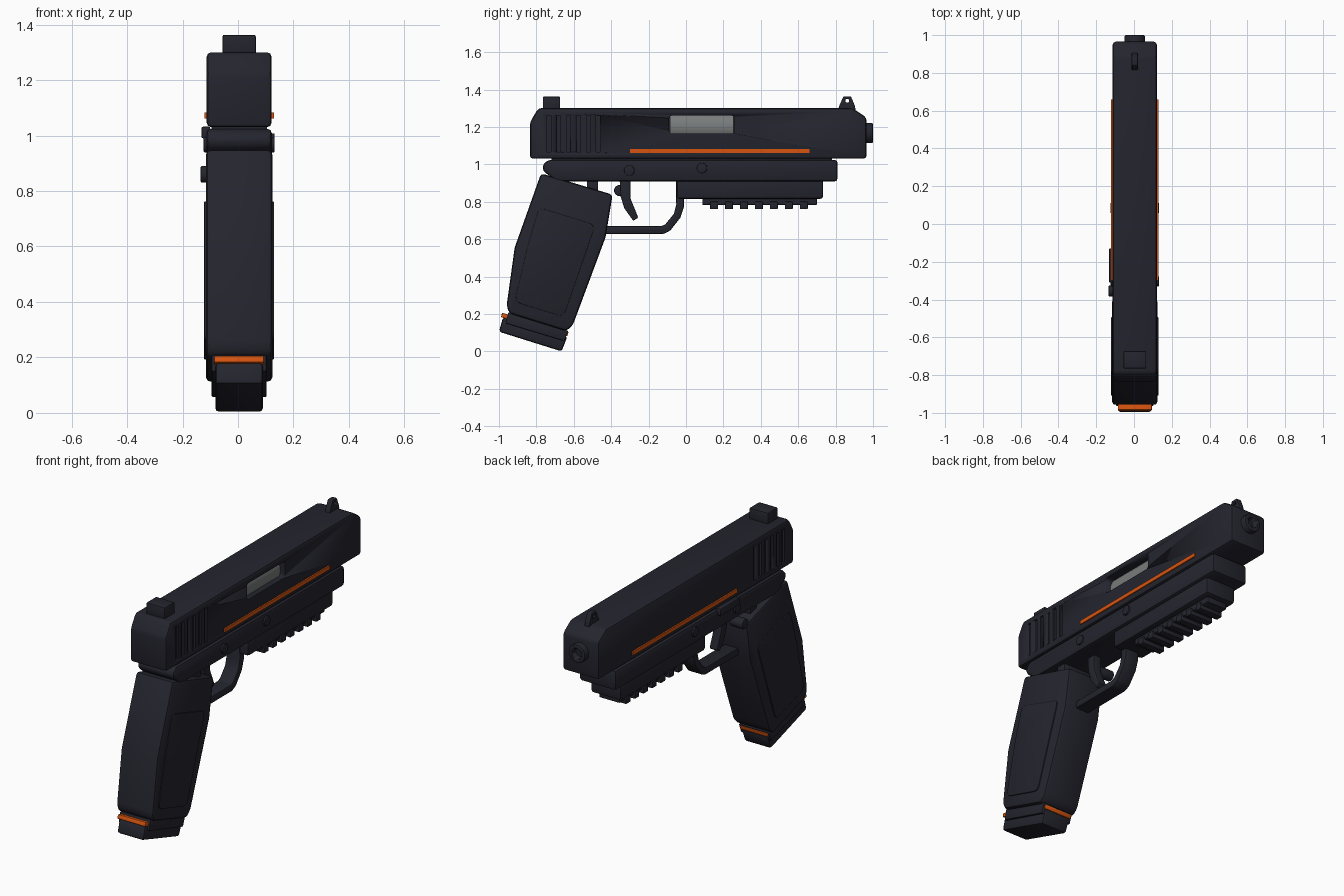
import bpy, bmesh
from math import pi, cos, sin
from mathutils import Vector

cube = bpy.data.objects.get("Cube")
if cube:
    bpy.data.objects.remove(cube, do_unlink=True)

CX = 0.004  # centre plane of the body


def material(name, rgb, rough=0.6):
    m = bpy.data.materials.new(name)
    m.use_nodes = True
    m.diffuse_color = (*rgb, 1)
    b = m.node_tree.nodes["Principled BSDF"]
    b.inputs["Base Color"].default_value = (*rgb, 1)
    b.inputs["Roughness"].default_value = rough
    return m


DARK = material("dark_polymer", (0.018, 0.018, 0.028))
ORANGE = material("orange_accent", (0.68, 0.09, 0.005))
STEEL = material("grey_steel", (0.19, 0.2, 0.2))


def activate(ob):
    bpy.ops.object.select_all(action='DESELECT')
    ob.select_set(True)
    bpy.context.view_layer.objects.active = ob


def finish(ob, bevel):
    activate(ob)
    if bevel:
        m = ob.modifiers.new("Bevel", 'BEVEL')
        m.width, m.segments, m.limit_method = bevel, 2, 'ANGLE'
        m.angle_limit = 0.45
        bpy.ops.object.modifier_apply(modifier=m.name)
    bpy.ops.object.shade_smooth_by_angle(angle=0.6)
    return ob


def extrude(name, profile, x0, x1, mat=DARK, bevel=0.01):
    """Side profile of (y, z) points, extruded across x."""
    bm = bmesh.new()
    face = bm.faces.new([bm.verts.new((x0, y, z)) for y, z in profile])
    ext = bmesh.ops.extrude_face_region(bm, geom=[face])["geom"]
    bmesh.ops.translate(bm, vec=(x1 - x0, 0, 0),
                        verts=[v for v in ext if isinstance(v, bmesh.types.BMVert)])
    bmesh.ops.recalc_face_normals(bm, faces=bm.faces)
    me = bpy.data.meshes.new(name)
    bm.to_mesh(me)
    bm.free()
    me.materials.append(mat)
    ob = bpy.data.objects.new(name, me)
    bpy.context.collection.objects.link(ob)
    return finish(ob, bevel)


def solid(name, profile, half, mat=DARK, bevel=0.01):
    return extrude(name, profile, CX - half, CX + half, mat, bevel)


def rect(y0, y1, z0, z1):
    return [(y0, z0), (y1, z0), (y1, z1), (y0, z1)]


def circle(y, z, r, n=20):
    return [(y + r * cos(2 * pi * i / n), z + r * sin(2 * pi * i / n)) for i in range(n)]


def cylinder_y(name, z, r, y0, y1, mat=DARK, bevel=0.006):
    bpy.ops.mesh.primitive_cylinder_add(vertices=32, radius=r, depth=y1 - y0,
                                        location=(CX, (y0 + y1) / 2, z), rotation=(pi / 2, 0, 0))
    ob = bpy.context.object
    ob.name = name
    ob.data.materials.append(mat)
    return finish(ob, bevel)


def cut(ob, cutter):
    activate(ob)
    m = ob.modifiers.new("Cut", 'BOOLEAN')
    m.operation, m.object, m.solver = 'DIFFERENCE', cutter, 'EXACT'
    bpy.ops.object.modifier_apply(modifier=m.name)
    bpy.data.objects.remove(cutter, do_unlink=True)


def rounded(points, r, n=4):
    """Round every corner of a closed profile."""
    pts = [Vector(p) for p in points]
    out = []
    for i, p in enumerate(pts):
        a = p + (pts[i - 1] - p).normalized() * r
        b = p + (pts[(i + 1) % len(pts)] - p).normalized() * r
        for k in range(n + 1):
            t = k / n
            out.append(tuple(a * (1 - t) ** 2 + p * 2 * t * (1 - t) + b * t * t))
    return out


# Slide with ejection port and rear serrations
H = 0.117
slide = solid("slide", [(-0.834, 1.03), (0.965, 1.03), (0.965, 1.25), (0.89, 1.3),
                        (-0.79, 1.3), (-0.834, 1.225)], H, bevel=0.016)
cut(slide, extrude("port_cutter", rounded(rect(-0.09, 0.26, 1.165, 1.26), 0.015),
                   CX + 0.06, 0.2, bevel=0))
for i in range(6):
    y = -0.745 + 0.053 * i
    for s in (-1, 1):
        cut(slide, extrude("groove_cutter", rect(y, y + 0.022, 1.065, 1.262),
                           CX + s * (H - 0.012), CX + s * 0.2, bevel=0))

# Chamber showing in the port, and barrel with open bore
cylinder_y("chamber", 1.2, 0.09, -0.085, 0.255, STEEL, 0)
barrel = cylinder_y("barrel", 1.167, 0.053, 0.85, 1.0)
cut(barrel, cylinder_y("bore_cutter", 1.167, 0.03, 0.94, 1.1, bevel=0))

# Accent stripes on both sides of the slide
for s, side in ((1, "left"), (-1, "right")):
    extrude("stripe_" + side, rect(-0.3, 0.66, 1.061, 1.083),
            CX + s * (H - 0.001), CX + s * (H + 0.008), ORANGE, 0)

# Sights
solid("rear_sight", rect(-0.765, -0.673, 1.29, 1.363), 0.06, bevel=0.006)
front_sight = solid("front_sight", [(0.812, 1.29), (0.907, 1.29), (0.902, 1.315), (0.882, 1.363),
                                    (0.842, 1.363), (0.82, 1.315)], 0.016, bevel=0.004)
cut(front_sight, solid("sight_hole_cutter", circle(0.862, 1.34, 0.01, 12), 0.1, bevel=0))

# Frame, neck under the slide and accessory rail
solid("frame", [(-0.765, 0.965), (-0.69, 0.908), (0.81, 0.908), (0.81, 1.024),
                (-0.735, 1.024), (-0.765, 1.0)], 0.118, bevel=0.016)
solid("frame_neck", rect(-0.72, 0.78, 1.0, 1.05), 0.1, bevel=0)
solid("dust_cover", rect(-0.05, 0.733, 0.815, 0.93), 0.098, bevel=0.015)
solid("rail_base", rect(0.087, 0.7, 0.783, 0.83), 0.065, bevel=0.004)
for i in range(7):
    y = 0.15 + 0.08 * i
    solid(f"rail_tooth_{i + 1}", rect(y - 0.021, y + 0.021, 0.76, 0.8), 0.075, bevel=0.004)

# Trigger and guard
solid("trigger", [(-0.355, 0.92), (-0.298, 0.92), (-0.298, 0.82), (-0.255, 0.715),
                  (-0.282, 0.698), (-0.33, 0.765), (-0.35, 0.83)], 0.026, bevel=0.006)
solid("trigger_guard", [(-0.055, 0.92), (-0.01, 0.92), (-0.01, 0.775), (-0.03, 0.715),
                        (-0.085, 0.645), (-0.12, 0.628), (-0.5, 0.628), (-0.5, 0.67),
                        (-0.13, 0.67), (-0.11, 0.68), (-0.065, 0.735), (-0.052, 0.785)],
      0.045, bevel=0.008)
solid("sear_block", rect(-0.53, -0.47, 0.86, 0.92), 0.09, bevel=0.005)

# Pins and controls
solid("front_pin", circle(0.085, 0.98, 0.028), 0.128, bevel=0.004)
solid("rear_pin", circle(-0.303, 0.967, 0.028), 0.128, bevel=0.004)
extrude("slide_lever", rect(-0.31, -0.13, 0.99, 1.032), -0.132, -0.1, bevel=0.006)
extrude("magazine_button", circle(-0.355, 0.86, 0.03, 16), -0.135, -0.05, bevel=0.006)

# Grip with raised side panels
solid("grip", [(-0.775, 0.952), (-0.392, 0.838), (-0.43, 0.61), (-0.605, 0.14), (-0.64, 0.108),
               (-0.945, 0.203), (-0.959, 0.245), (-0.916, 0.555)], 0.12, bevel=0.018)
panel = rounded([(-0.785, 0.77), (-0.485, 0.675), (-0.655, 0.185), (-0.915, 0.265),
                 (-0.845, 0.57)], 0.035)
for s, side in ((1, "left"), (-1, "right")):
    extrude("grip_panel_" + side, panel, CX + s * 0.11, CX + s * 0.126, bevel=0.003)

# Magazine base with accent plate
solid("accent_plate", [(-0.99, 0.183), (-0.983, 0.206), (-0.628, 0.103), (-0.635, 0.08)],
      0.09, ORANGE, 0.004)
solid("magazine_collar", [(-0.965, 0.15), (-0.95, 0.21), (-0.63, 0.11), (-0.65, 0.055)],
      0.099, bevel=0.006)
solid("magazine_base", [(-1.0, 0.105), (-0.978, 0.183), (-0.634, 0.08), (-0.665, 0.0)],
      0.086, bevel=0.014)
